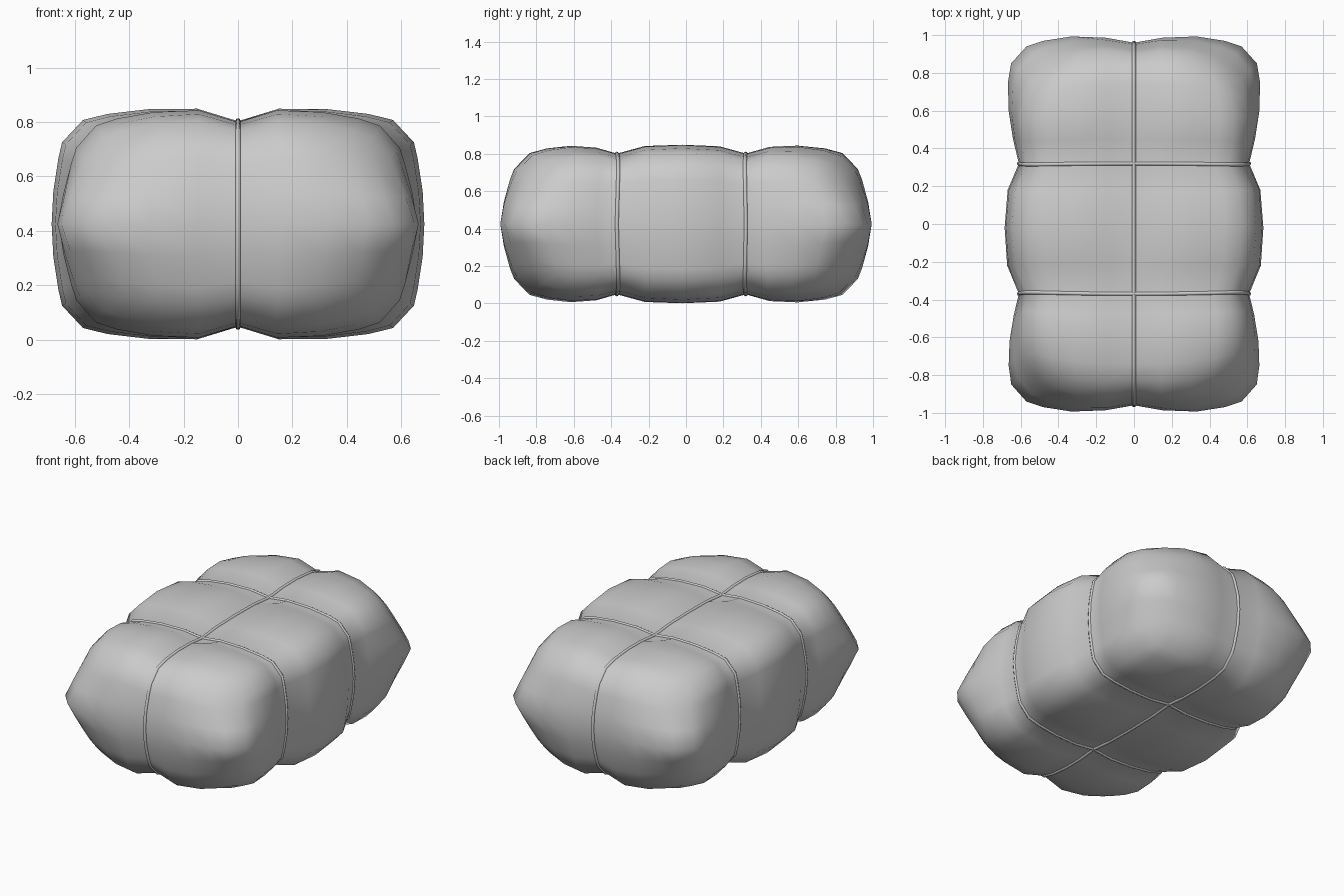
import bpy, bmesh
from math import atan2
from mathutils import Vector

if "Cube" in bpy.data.objects:
    bpy.data.objects.remove(bpy.data.objects["Cube"])

HALF = Vector((0.63, 0.91, 0.36))     # flat block before bulging
DOME = Vector((0.055, 0.09, 0.067))   # outward bulge of each face
POWER = (4, 7, 2)                     # roundness of bulge along each axis
CORNER = Vector((0.08, 0.09, 0.05))   # how far the eight corners are pulled in
MID_Z = 0.425
TIES_Y = (-0.37, 0.32)
CUTS = (
    (-0.48, -0.33, -0.15, 0, 0.15, 0.33, 0.48),
    (-0.75, -0.62, -0.48, -0.37, -0.22, -0.02, 0.18, 0.32, 0.45, 0.6, 0.75),
    (-0.24, -0.12, 0, 0.12, 0.24),
)


def pinch(d, reach):
    return max(0.0, 1 - abs(d) / reach) ** 2


def shape(p):
    """Bulge faces, round the corners, squeeze where the cords run."""
    q = p.copy()
    r = [abs(c) / h for c, h in zip(p, HALF)]
    for a in range(3):
        if r[a] > 0.9999:
            bulge = DOME[a]
            for b in range(3):
                if b != a:
                    bulge *= 1 - r[b] ** POWER[b]
            q[a] += bulge if p[a] > 0 else -bulge
    w = min(1.0, r[0] ** 2 * r[1] ** 3 * r[2] / 0.68)
    for a in range(3):
        q[a] -= CORNER[a] * w * (1 if p[a] > 0 else -1)
    outer = p.y < TIES_Y[0] or p.y > TIES_Y[1]
    cross = max(pinch(p.y - y, 0.26) for y in TIES_Y)
    side = max(pinch(p.y - y, 0.55) for y in TIES_Y) if outer else cross
    along = pinch(p.x, 0.2)
    q.x *= 1 - 0.11 * side
    q.y *= 1 - 0.04 * pinch(p.x, 0.36) * r[1] ** 6
    q.z *= 1 - 0.115 * max(cross, along) - 0.04 * min(cross, along)
    return q + Vector((0, 0, MID_Z))


# Block with chamfered edges, sliced into a grid
bm = bmesh.new()
bmesh.ops.create_cube(bm, size=2)
for v in bm.verts:
    v.co = Vector(c * h for c, h in zip(v.co, HALF))
bmesh.ops.bevel(bm, geom=bm.edges[:], offset=0.06, segments=1,
                profile=0.5, affect='EDGES')
for axis, cuts in enumerate(CUTS):
    for c in cuts:
        co, no = Vector(), Vector()
        co[axis], no[axis] = c, 1
        bmesh.ops.bisect_plane(bm, geom=bm.verts[:] + bm.edges[:] + bm.faces[:],
                               plane_co=co, plane_no=no, dist=1e-5)

# Cord paths follow the sliced rings
paths = []
for axis, c in ((0, 0.0), (1, TIES_Y[0]), (1, TIES_Y[1])):
    o = 1 - axis
    ring = [v.co.copy() for v in bm.verts if abs(v.co[axis] - c) < 1e-4]
    ring.sort(key=lambda p: atan2(p.z, p[o]))
    paths.append([shape(p) for p in ring])

for v in bm.verts:
    v.co = shape(v.co)
bmesh.ops.recalc_face_normals(bm, faces=bm.faces[:])
for f in bm.faces:
    f.smooth = True
mesh = bpy.data.meshes.new("bale")
bm.to_mesh(mesh)
bm.free()
bpy.context.collection.objects.link(bpy.data.objects.new("bale", mesh))

# Cords
for name, path in zip(("cord_lengthwise", "cord_front", "cord_back"), paths):
    curve = bpy.data.curves.new(name, 'CURVE')
    curve.dimensions = '3D'
    curve.bevel_depth = 0.011
    curve.bevel_resolution = 1
    s = curve.splines.new('POLY')
    s.points.add(len(path) - 1)
    for pt, p in zip(s.points, path):
        pt.co = (*p, 1)
    s.use_cyclic_u = True
    bpy.context.collection.objects.link(bpy.data.objects.new(name, curve))
